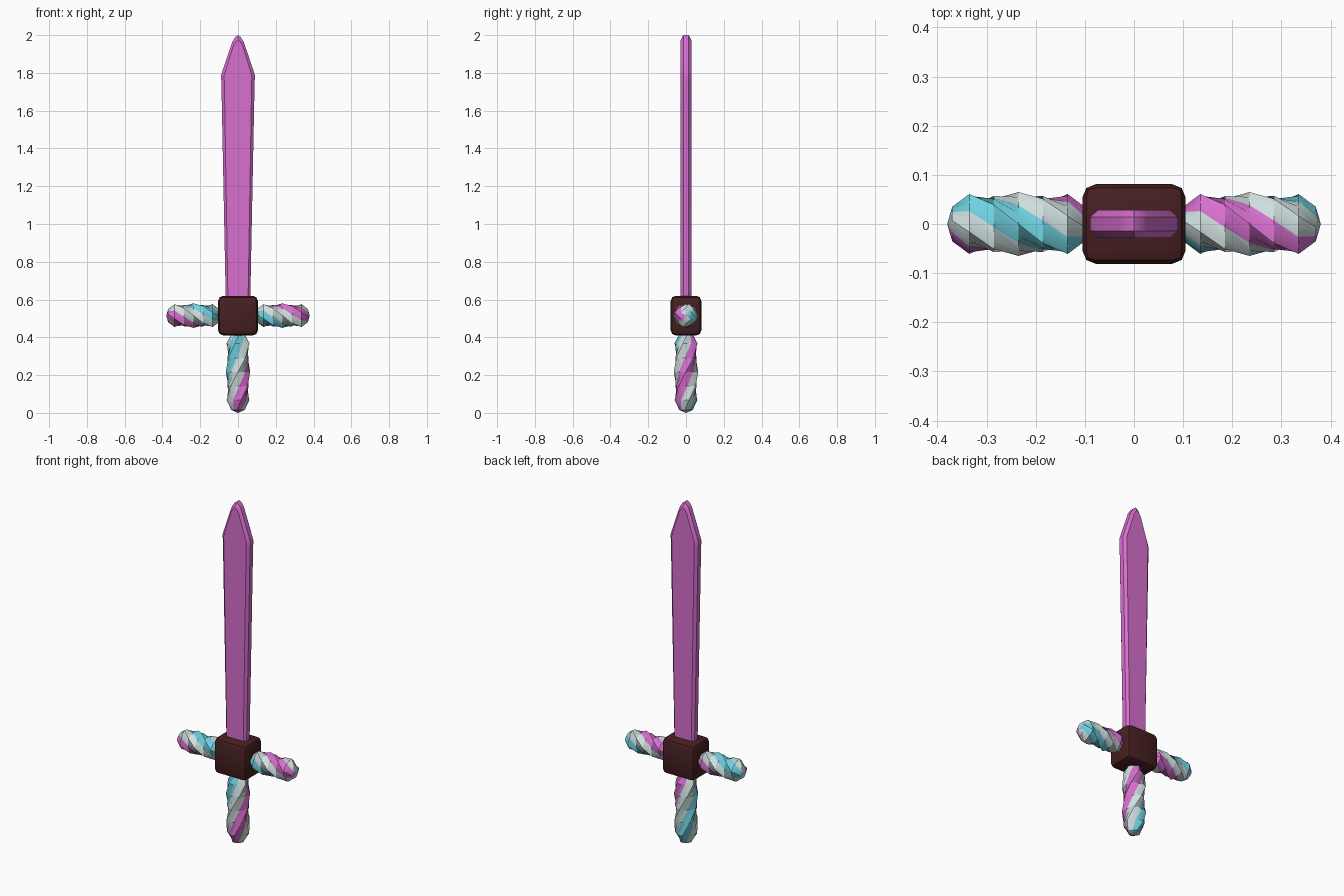
import bpy, bmesh, math
from mathutils import Matrix

if "Cube" in bpy.data.objects:
    bpy.data.objects.remove(bpy.data.objects["Cube"])


def material(name, rgb):
    m = bpy.data.materials.new(name)
    m.diffuse_color = (*rgb, 1)
    m.use_nodes = True
    m.node_tree.nodes["Principled BSDF"].inputs["Base Color"].default_value = m.diffuse_color
    return m


pink = material("pink", (0.68, 0.16, 0.62))
cyan = material("cyan", (0.16, 0.63, 0.74))
white = material("pale_white", (0.62, 0.73, 0.73))
brown = material("dark_brown", (0.062, 0.014, 0.015))


def finish(bm, name, mats, angle):
    bmesh.ops.recalc_face_normals(bm, faces=bm.faces)
    me = bpy.data.meshes.new(name)
    bm.to_mesh(me)
    bm.free()
    for m in mats:
        me.materials.append(m)
    ob = bpy.data.objects.new(name, me)
    bpy.context.collection.objects.link(ob)
    bpy.ops.object.select_all(action='DESELECT')
    ob.select_set(True)
    bpy.context.view_layer.objects.active = ob
    bpy.ops.object.shade_smooth_by_angle(angle=math.radians(angle))
    return ob


# Twisted candy stick: four striped lobes wound around the local z axis
def candy_stick(name, half, phase, matrix):
    n = 16
    rings = [(-0.93, 0.55), (-0.69, 0.97), (-0.345, 0.99), (0, 1),
             (0.345, 0.99), (0.69, 0.97), (0.93, 0.55)]
    bm = bmesh.new()
    rows = []
    for t, s in rings:
        row = []
        for j in range(n):
            a = j * math.tau / n
            r = s * (0.0595 + 0.0055 * math.cos(4 * a))
            w = a + phase + math.radians(75) * t / 0.69
            row.append(bm.verts.new((r * math.cos(w), r * math.sin(w), t * half)))
        rows.append(row)
    ends = [bm.verts.new((0, 0, -half)), bm.verts.new((0, 0, half))]
    for j in range(n):
        k = (j + 1) % n
        stripe = ((j + 2) // 4) % 4        # pink, white, cyan, white
        faces = [bm.faces.new((a[j], a[k], b[k], b[j])) for a, b in zip(rows, rows[1:])]
        faces.append(bm.faces.new((rows[0][k], rows[0][j], ends[0])))
        faces.append(bm.faces.new((rows[-1][j], rows[-1][k], ends[1])))
        for f in faces:
            f.material_index = (0, 1, 2, 1)[stripe]
    bm.transform(matrix)
    return finish(bm, name, (pink, white, cyan), 35)


# Handle and the two guard arms
candy_stick("handle", 0.217, 0, Matrix.Translation((0, 0, 0.217)))
turn = Matrix.Rotation(math.pi / 2, 4, 'Y')
for name, x, phase in (("right_guard_arm", 0.235, math.pi), ("left_guard_arm", -0.235, 0)):
    candy_stick(name, 0.145, phase, Matrix.Translation((x, 0, 0.515)) @ turn)

# Guard block with rounded edges
bm = bmesh.new()
bmesh.ops.create_cube(bm, size=1, matrix=Matrix.Translation((0, 0, 0.515))
                      @ Matrix.Diagonal((0.21, 0.162, 0.21, 1)))
bmesh.ops.bevel(bm, geom=bm.edges[:], offset=0.027, segments=2, profile=0.5, affect='EDGES')
finish(bm, "guard_block", (brown,), 35)

# Blade: outline at mid thickness with chamfered, inset front and back faces
half = [(0.064, 0.55), (0.088, 1.75), (0.09, 1.785), (0.083, 1.81),
        (0.03, 1.965), (0.014, 1.99)]
outline = half + [(0, 2.0)] + [(-x, z) for x, z in reversed(half)]
inset = [(x * 0.82, z if z < 1.7 else 1.75 + (z - 1.75) * 0.9) for x, z in outline]
bm = bmesh.new()
layers = [[bm.verts.new((x, y, z)) for x, z in pts]
          for pts, y in ((inset, -0.028), (outline, -0.014), (outline, 0.014), (inset, 0.028))]
n = len(outline)
for a, b in zip(layers, layers[1:]):
    for j in range(n):
        k = (j + 1) % n
        bm.faces.new((a[j], a[k], b[k], b[j]))
bm.faces.new(layers[0])
bm.faces.new(layers[-1])
finish(bm, "blade", (pink,), 30)
